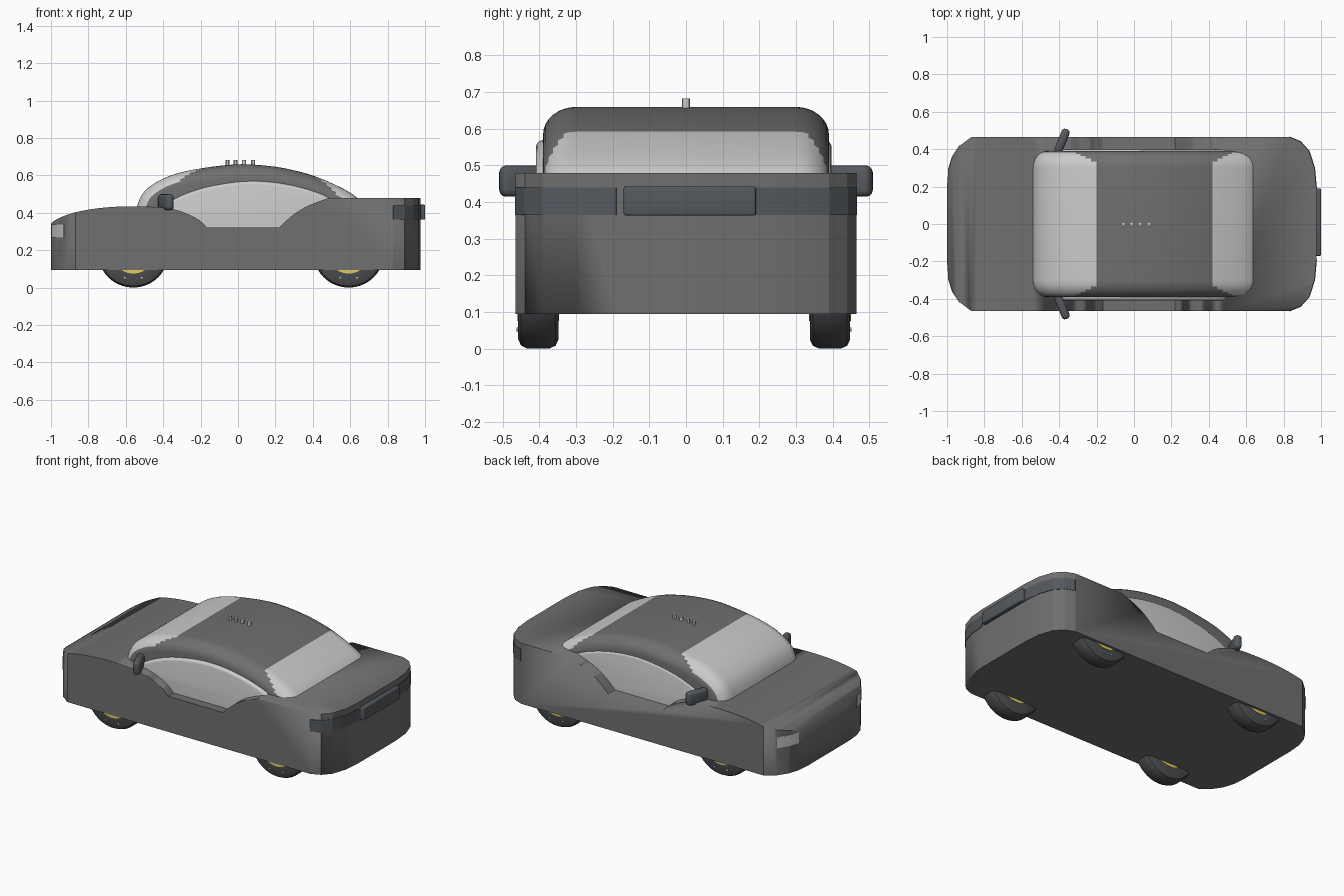
import bpy, bmesh, math
from mathutils import Vector, Matrix

if "Cube" in bpy.data.objects:
    bpy.data.objects.remove(bpy.data.objects["Cube"])


def mat(name, c):
    m = bpy.data.materials.new(name)
    m.diffuse_color = (*c, 1)
    m.use_nodes = True
    m.node_tree.nodes["Principled BSDF"].inputs["Base Color"].default_value = m.diffuse_color
    return m


PAINT = mat("paint", (0.16, 0.16, 0.16))
RUBBER = mat("rubber", (0.07, 0.075, 0.08))
LAMP = mat("tail_lamp", (0.09, 0.1, 0.11))
GLASS = mat("glass", (0.55, 0.56, 0.56))
GOLD = mat("gold", (0.75, 0.6, 0.1))


def finish(name, bm, mats, angle=30):
    bmesh.ops.recalc_face_normals(bm, faces=bm.faces)
    me = bpy.data.meshes.new(name)
    bm.to_mesh(me)
    bm.free()
    ob = bpy.data.objects.new(name, me)
    bpy.context.collection.objects.link(ob)
    for m in mats:
        me.materials.append(m)
    bpy.ops.object.select_all(action='DESELECT')
    bpy.context.view_layer.objects.active = ob
    ob.select_set(True)
    bpy.ops.object.shade_smooth_by_angle(angle=math.radians(angle))
    return ob


def prism(pts, vec):
    bm = bmesh.new()
    f = bm.faces.new([bm.verts.new(p) for p in pts])
    r = bmesh.ops.extrude_face_region(bm, geom=[f])
    bmesh.ops.translate(bm, vec=vec, verts=[v for v in r['geom'] if isinstance(v, bmesh.types.BMVert)])
    return bm


def smooth_path(pts, n=4):
    """Catmull-Rom through 2D points"""
    p = [Vector(q) for q in pts]
    p = [2 * p[0] - p[1]] + p + [2 * p[-1] - p[-2]]
    out = []
    for a, b, c, d in zip(p, p[1:], p[2:], p[3:]):
        for k in range(n):
            t = k / n
            out.append(0.5 * (2 * b + (c - a) * t + (2 * a - 5 * b + 4 * c - d) * t * t
                              + (3 * b - a - 3 * c + d) * t ** 3))
    return out + [p[-2]]


def pillow(path, half, ry, rin, mid_y=0, steps=8):
    """Side profile swept across y with rounded outer edges; returns bmesh and the ring values"""
    bm = bmesh.new()
    ang = [math.pi / 2 * k / steps for k in range(steps + 1)]
    st = [(half - ry + ry * math.sin(a), rin * (1 - math.cos(a))) for a in ang]
    st = [(-y, d) for y, d in reversed(st)] + st
    nrm = []
    for i in range(len(path)):
        t = (path[min(i + 1, len(path) - 1)] - path[max(i - 1, 0)]).normalized()
        nrm.append(Vector((t.y, -t.x)))
    rows = []
    for y, d in st:
        row = []
        for p, n in zip(path, nrm):
            q = p + n * d
            row.append(bm.verts.new((q.x, y + mid_y, q.y)))
        rows.append(row)
    for a, b in zip(rows, rows[1:]):
        for i in range(len(path) - 1):
            bm.faces.new((a[i], a[i + 1], b[i + 1], b[i]))
    for r in (rows[0], rows[-1]):
        bm.faces.new(r)
    bm.faces.new([r[0] for r in rows] + [r[-1] for r in reversed(rows)])
    return bm


# Body: side profile trimmed by the rounded plan
hood = smooth_path([(-1, .34), (-.97, .365), (-.88, .4), (-.75, .424), (-.6, .434), (-.42, .43),
                    (-.33, .415), (-.25, .385), (-.2, .355), (-.165, .32)], 3)
rear = smooth_path([(.22, .32), (.26, .36), (.31, .4), (.38, .44), (.48, .478)], 3)
side = [(-1.05, .095), (-1.05, .33)] + [tuple(p) for p in hood + rear] + [(1.05, .48), (1.05, .095)]
half_plan = [(-1, .2), (-.993, .29), (-.97, .36), (-.93, .42), (-.87, .465),
             (.83, .465), (.89, .44), (.935, .39), (.965, .3), (.975, .19)]
plan = half_plan + [(x, -y) for x, y in reversed(half_plan)]
body = finish("body", prism([(x, -.6, z) for x, z in side], (0, 1.2, 0)), [PAINT], 20)
cutter = finish("plan_cutter", prism([(x, y, 0) for x, y in plan], (0, 0, 1)), [PAINT], 20)
cutter.hide_render = True
mod = body.modifiers.new("plan", 'BOOLEAN')
mod.operation = 'INTERSECT'
mod.object = cutter
mod.solver = 'EXACT'
bpy.context.view_layer.objects.active = body
bpy.ops.object.modifier_apply(modifier="plan")
bpy.data.objects.remove(cutter)

# Cabin shell with windscreen and rear window
roof = smooth_path([(-.54, .38), (-.538, .44), (-.5, .515), (-.42, .573), (-.32, .612), (-.2, .637),
                    (-.06, .655), (.05, .659), (.2, .646), (.32, .622), (.42, .592), (.54, .54),
                    (.62, .494), (.655, .45), (.658, .4)])
bm = pillow(roof, .39, .09, .075)
for f in bm.faces:
    c = f.calc_center_median()
    edge = min(abs(c.x + .2), abs(c.x - .42))
    if (c.x < -.2 or c.x > .42) and abs(c.y) < .335 + .05 * min(1, edge / .12):
        f.material_index = 1
finish("cabin", bm, [PAINT, GLASS], 50)

# Side windows, bulging slightly past the cabin
arch = smooth_path([(-.43, .36), (-.42, .42), (-.33, .48), (-.2, .53), (-.05, .56), (.08, .57), (.22, .56),
                    (.36, .53), (.48, .485), (.54, .43), (.55, .36)])
arch = [Vector((-.43, .3))] + arch + [Vector((.55, .3))]
finish("side_windows", pillow(arch, .403, .025, .018, -.006, 4), [GLASS], 50)


# Lamps: thin strips following the plan outline
def strip(name, pts, z0, z1, m):
    out = [(x * 1.003, y * 1.005) for x, y in pts]
    ins = [(x * .97, y * .95) for x, y in reversed(pts)]
    finish(name, prism([(x, y, z0) for x, y in out + ins], (0, 0, z1 - z0)), [m], 20)


for s, n in ((1, "left"), (-1, "right")):
    strip(n + "_tail_lamp", [(x, y * s) for x, y in half_plan[5:]], .365, .44, LAMP)
    strip(n + "_headlamp", [(x, y * s) for x, y in half_plan[1:4]], .268, .338, GLASS)


def box(name, loc, size, m, rot=0, bev=.01):
    bm = bmesh.new()
    bmesh.ops.create_cube(bm, size=1, matrix=Matrix.Diagonal((*size, 1)))
    bmesh.ops.bevel(bm, geom=bm.edges[:], offset=bev, segments=3, profile=.5, affect='EDGES')
    bmesh.ops.transform(bm, matrix=Matrix.Translation(loc) @ Matrix.Rotation(rot, 4, 'Z'), verts=bm.verts)
    return finish(name, bm, [m])


box("rear_panel", (.98, .01, .403), (.04, .36, .08), LAMP, 0, .006)

# Door mirrors
for s, n in ((1, "left"), (-1, "right")):
    box(n + "_mirror", (-.385, .442 * s, .457), (.045, .14, .085), LAMP, -s * math.radians(22), .018)


def cyl(bm, r, depth, mtx, seg):
    bmesh.ops.create_cone(bm, cap_ends=True, segments=seg, radius1=r, radius2=r, depth=depth, matrix=mtx)


# Roof pins
for i, x in enumerate((-.057, -.013, .032, .08)):
    bm = bmesh.new()
    cyl(bm, .011, .04, Matrix.Translation((x, 0, .662)), 12)
    finish(f"roof_pin_{i + 1}", bm, [GLASS])


# Wheels: lathed tyre, gold hub, small studs
def wheel(name, x, y, s):
    prof = [(.1, -.055), (.165, -.055), (.182, -.047), (.19, -.03), (.19, .03), (.182, .047), (.165, .055), (.1, .055)]
    bm = bmesh.new()
    vs = [bm.verts.new((0, b, a)) for a, b in prof]
    es = [bm.edges.new(e) for e in zip(vs, vs[1:] + vs[:1])]
    bmesh.ops.spin(bm, geom=vs + es, cent=(0, 0, 0), axis=(0, 1, 0), angle=2 * math.pi, steps=40)
    bmesh.ops.remove_doubles(bm, verts=bm.verts, dist=1e-4)
    bmesh.ops.translate(bm, verts=bm.verts, vec=(x, y, .19))
    finish(name + "_tyre", bm, [RUBBER])
    bm = bmesh.new()
    turn = Matrix.Rotation(math.pi / 2, 4, 'X')
    cyl(bm, .115, .114, Matrix.Translation((x, y, .19)) @ turn, 32)
    finish(name + "_hub", bm, [GOLD])
    bm = bmesh.new()
    for k in range(10):
        a = math.tau * k / 10
        cyl(bm, .005, .01, Matrix.Translation((x + .145 * math.cos(a), y + s * .054, .19 + .145 * math.sin(a))) @ turn, 8)
    finish(name + "_studs", bm, [GLASS])


for x, n in ((-.56, "front"), (.592, "rear")):
    wheel(n + "_left_wheel", x, .393, 1)
    wheel(n + "_right_wheel", x, -.403, -1)
